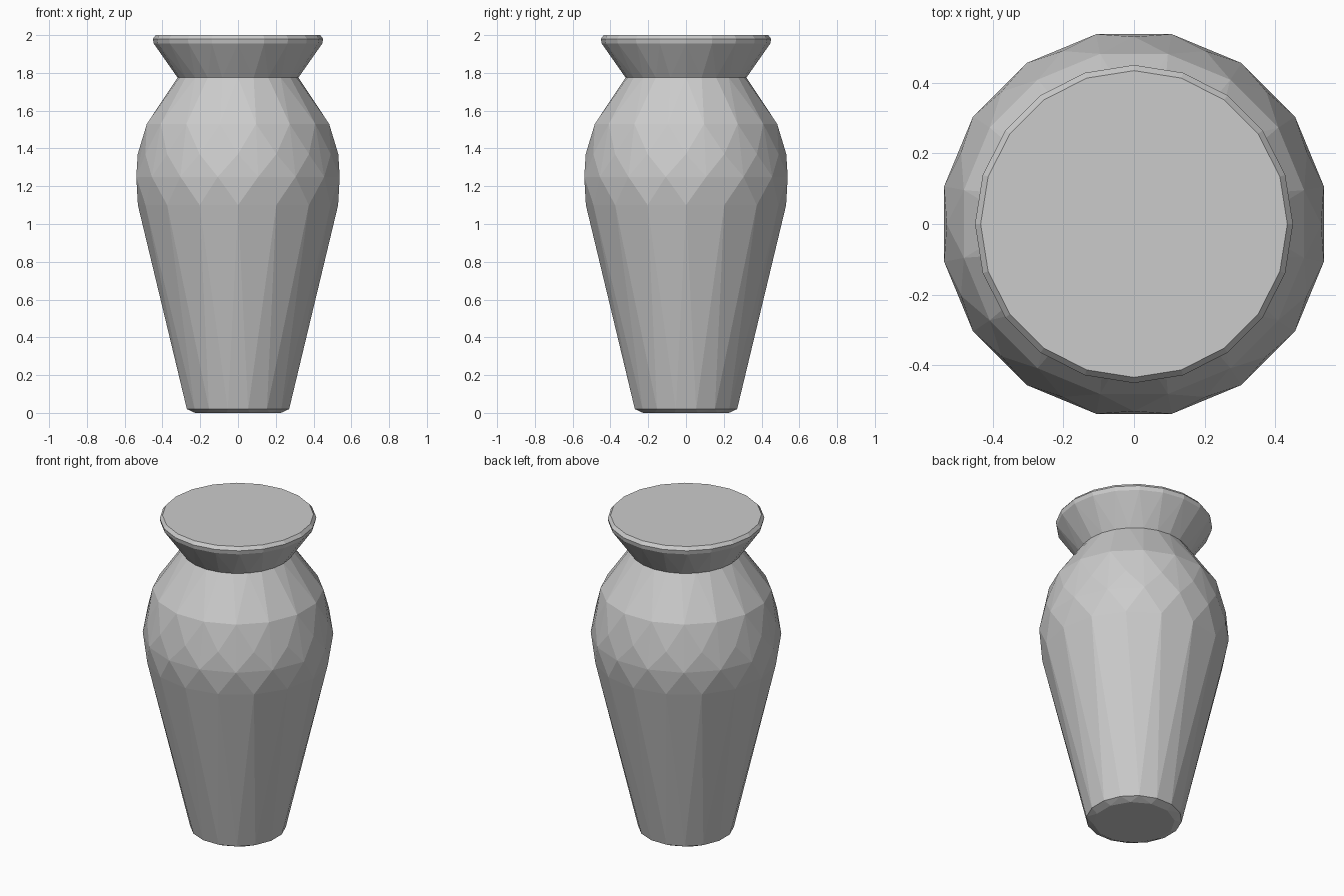
import bpy, bmesh
from math import sin, cos, pi

if "Cube" in bpy.data.objects:
    bpy.data.objects.remove(bpy.data.objects["Cube"])


def ring(z, radius, sides, offset=0.0):
    """Points of a regular polygon; offset is a fraction of one side."""
    return [(radius * cos(2 * pi * (i + offset) / sides),
             radius * sin(2 * pi * (i + offset) / sides), z)
            for i in range(sides)]


# One vase skin: each convex section is wrapped around staggered rings
bm = bmesh.new()


def wrap(rings):
    verts = [bm.verts.new(p) for r in rings for p in ring(*r)]
    result = bmesh.ops.convex_hull(bm, input=verts)
    loose = [v for v in verts if v.is_valid and not v.link_faces]
    bmesh.ops.delete(bm, geom=loose, context='VERTS')


NECK_Z, NECK = 1.775, (1.775, 0.32, 24)

# Tapered body with faceted shoulder
wrap([
    (0.0, 0.235, 12, 0.5),
    (0.02, 0.276, 16, 0.5),
    (1.10, 0.53, 16, 0.0),
    (1.25, 0.549, 16, 0.5),
    (1.37, 0.531, 16, 0.0),
    (1.53, 0.492, 16, 0.5),
    NECK,
])

# Flared mouth with closed top
wrap([
    NECK,
    (1.955, 0.446, 20, 0.0),
    (1.98, 0.451, 20, 0.0),
    (2.0, 0.435, 20, 0.0),
])

# Open the hidden seam at the neck and weld both sections together
inner = [f for f in bm.faces if all(abs(v.co.z - NECK_Z) < 1e-4 for v in f.verts)]
bmesh.ops.delete(bm, geom=inner, context='FACES')
bmesh.ops.remove_doubles(bm, verts=bm.verts, dist=1e-4)
bmesh.ops.dissolve_limit(bm, angle_limit=0.01, verts=bm.verts, edges=bm.edges)
bmesh.ops.recalc_face_normals(bm, faces=bm.faces)

mesh = bpy.data.meshes.new("vase")
bm.to_mesh(mesh)
bm.free()
vase = bpy.data.objects.new("vase", mesh)
bpy.context.collection.objects.link(vase)
